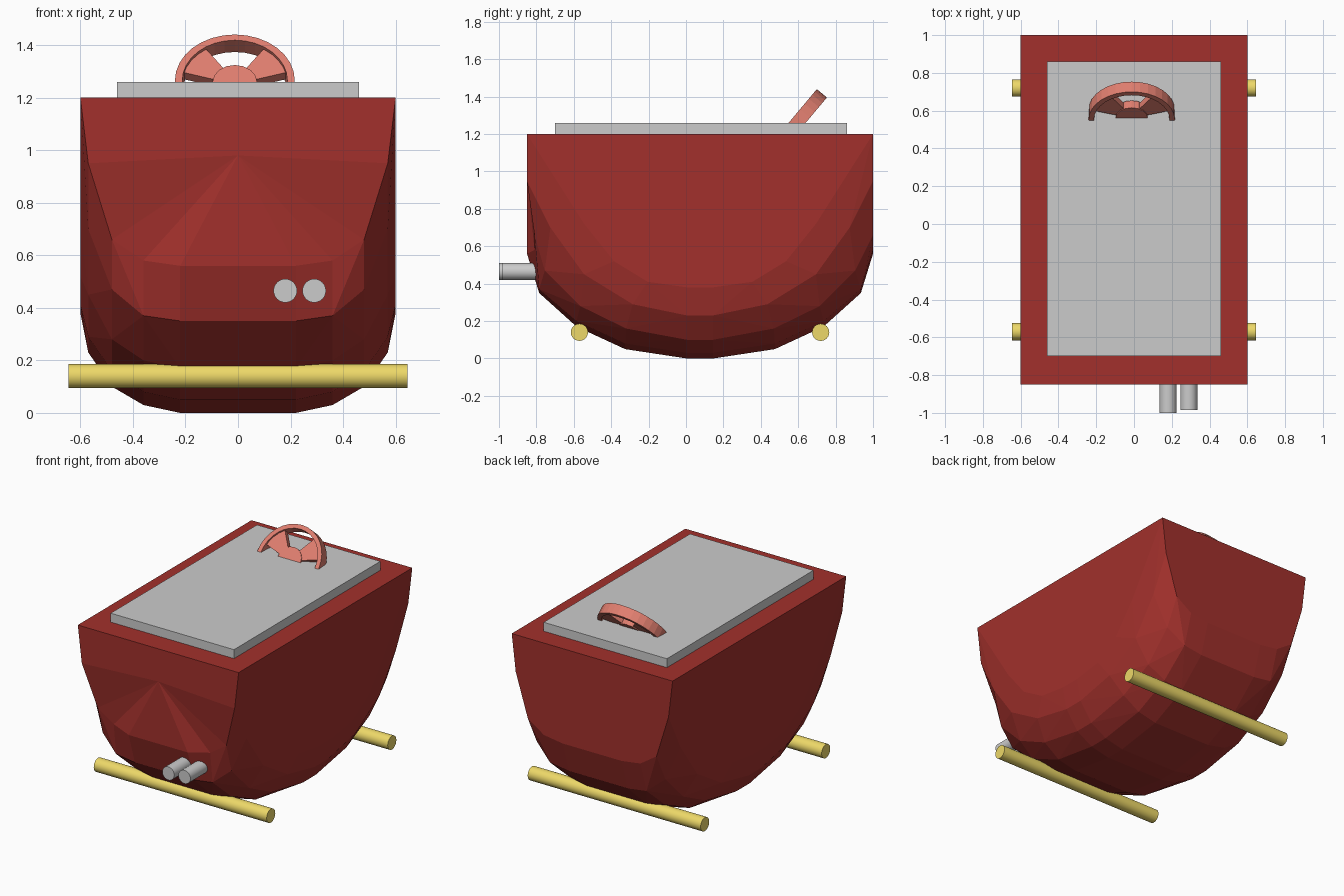
import bpy, bmesh
from math import sin, cos, pi, radians
from mathutils import Matrix, Vector

if "Cube" in bpy.data.objects:
    bpy.data.objects.remove(bpy.data.objects["Cube"])


def material(name, rgb):
    m = bpy.data.materials.new(name)
    m.diffuse_color = (*rgb, 1)
    m.use_nodes = True
    m.node_tree.nodes["Principled BSDF"].inputs["Base Color"].default_value = m.diffuse_color
    return m


def make(name, bm, mat=None):
    bmesh.ops.recalc_face_normals(bm, faces=bm.faces)
    me = bpy.data.meshes.new(name)
    bm.to_mesh(me)
    bm.free()
    ob = bpy.data.objects.new(name, me)
    bpy.context.collection.objects.link(ob)
    if mat:
        me.materials.append(mat)
    return ob


def rod(name, a, b, radius, mat=None, sides=24):
    a, b = Vector(a), Vector(b)
    bm = bmesh.new()
    rot = (b - a).to_track_quat('Z', 'Y').to_matrix().to_4x4()
    bmesh.ops.create_cone(bm, cap_ends=True, segments=sides, radius1=radius, radius2=radius,
                          depth=(b - a).length, matrix=Matrix.Translation((a + b) / 2) @ rot)
    ob = make(name, bm, mat)
    for p in ob.data.polygons:
        p.use_smooth = len(p.vertices) == 4
    ob.data.set_sharp_from_angle(angle=radians(40))


red = material("body_red", (0.36, 0.03, 0.025))
yellow = material("axle_yellow", (0.85, 0.69, 0.14))
salmon = material("wheel_salmon", (0.75, 0.21, 0.16))

# Tub body: rounded hull from lengthwise half profiles (distance from middle, z) at each x
MID = 0.075
rows = {
    0.60: [(.07, .38), (.28, .41), (.46, .52), (.62, .72), (.925, 1.2)],
    0.57: [(.07, .23), (.36, .29), (.62, .45), (.80, .70), (.925, .95)],
    0.48: [(.07, .10), (.395, .16), (.64, .28), (.83, .47), (.925, .66)],
    0.36: [(.07, .03), (.40, .08), (.66, .20), (.86, .37), (.925, .58)],
    0.22: [(.07, .00), (.40, .05), (.66, .17), (.86, .35), (.925, .56)],
}
bm = bmesh.new()
for x, prof in rows.items():
    for d, z in prof:
        for sx in (-1, 1):
            for sy in (-1, 1):
                bm.verts.new((sx * x, MID + sy * d, z))
bmesh.ops.convex_hull(bm, input=bm.verts)
bmesh.ops.dissolve_limit(bm, angle_limit=radians(1), verts=bm.verts, edges=bm.edges)
# Front panel: fan from a raised point, with its lower corners pressed in
bm.normal_update()
front = min(bm.faces, key=lambda f: f.normal.y + f.calc_center_median().y)
ring = list(front.verts)
apex = bmesh.ops.poke(bm, faces=[front])['verts'][0]
apex.co = (0, MID - .925, .98)
for v in ring:
    if .3 < abs(v.co.x) < .5 and v.co.z < 1:
        v.co.y += .04
make("tub_body", bm, red)

# Flat lid
bm = bmesh.new()
bmesh.ops.create_cube(bm, size=1, matrix=Matrix.Translation((0, .08, 1.22)) @ Matrix.Diagonal((.92, 1.56, .08, 1)))
make("lid", bm)

# Axles and exhaust pipes
for name, y in (("front_axle", -.57), ("rear_axle", .72)):
    rod(name, (-.645, y, .14), (.645, y, .14), .046, yellow)
for name, x, y in (("exhaust_inner", .18, -1.0), ("exhaust_outer", .29, -.985)):
    rod(name, (x, y, .465), (x, -.6, .465), .045)

# Steering wheel: rim, hub and flared spokes, tilted and half sunk in the lid
tilt = Matrix.Translation((-.012, .58, 1.243)) @ Matrix.Rotation(radians(50), 4, 'X')


def polar(r, a, z):
    return (r * sin(a), r * cos(a), z)


bm = bmesh.new()
N = 32
loops = [[bm.verts.new(polar(r, 2 * pi * i / N, z)) for i in range(N)]
         for r, z in ((.228, -.035), (.228, .035), (.2, .035), (.2, -.035))]
for k in range(4):
    a, b = loops[k], loops[(k + 1) % 4]
    for i in range(N):
        j = (i + 1) % N
        bm.faces.new((a[i], a[j], b[j], b[i]))
make("steering_rim", bm, salmon).matrix_world = tilt

bm = bmesh.new()
bmesh.ops.create_cone(bm, cap_ends=True, segments=16, radius1=.085, radius2=.085, depth=.05)
make("steering_hub", bm, salmon).matrix_world = tilt

bm = bmesh.new()
for c in (-54, 54, 180):
    outline = [(.075, c - 24), (.205, c - 21), (.205, c), (.205, c + 21), (.075, c + 24)]
    lo, hi = [[bm.verts.new(polar(r, radians(a), z)) for r, a in outline] for z in (-.02, .02)]
    bm.faces.new(lo)
    bm.faces.new(hi)
    for i in range(5):
        j = (i + 1) % 5
        bm.faces.new((lo[i], lo[j], hi[j], hi[i]))
make("steering_spokes", bm, salmon).matrix_world = tilt
